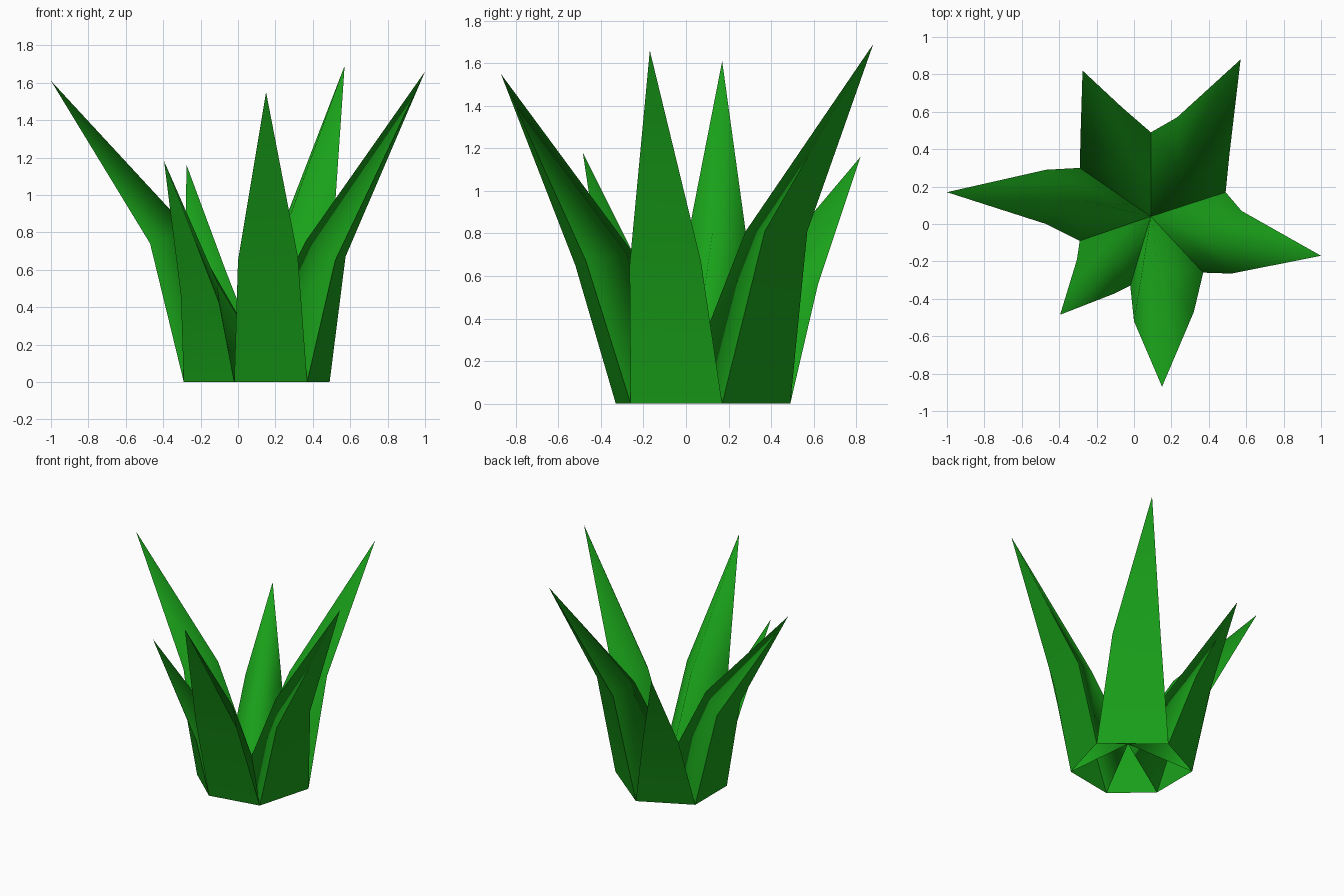
import bpy, bmesh

if "Cube" in bpy.data.objects:
    bpy.data.objects.remove(bpy.data.objects["Cube"])

green = bpy.data.materials.new("leaf_green")
green.diffuse_color = (0.01, 0.36, 0.01, 1)
green.use_nodes = True
green.node_tree.nodes["Principled BSDF"].inputs["Base Color"].default_value = green.diffuse_color

# Shared root: raised centre and six-sided ground outline
CENTRE = (0.09, 0.04, 0.20)
RING = [(0.49, 0.17, 0), (0.09, 0.49, 0), (-0.29, 0.30, 0),
        (-0.29, -0.09, 0), (-0.02, -0.33, 0), (0.37, -0.26, 0)]

# Per leaf: first outer bend, second outer bend, inner ridge bend, tip
LEAVES = {
    "back_right_leaf": ((0.51, 0.37, 0.81), (0.23, 0.57, 0.81), (0.25, 0.28, 0.81), (0.57, 0.88, 1.69)),
    "back_left_leaf": ((-0.06, 0.62, 0.56), (-0.285, 0.50, 0.56), (-0.06, 0.33, 0.58), (-0.275, 0.82, 1.16)),
    "left_leaf": ((-0.47, 0.29, 0.74), (-0.47, 0.0, 0.74), (-0.26, 0.125, 0.81), (-1.0, 0.17, 1.61)),
    "front_left_leaf": ((-0.305, -0.19, 0.46), (-0.10, -0.37, 0.42), (-0.11, -0.16, 0.53), (-0.395, -0.485, 1.18)),
    "front_leaf": ((0.0, -0.52, 0.65), (0.32, -0.47, 0.67), (0.13, -0.25, 0.71), (0.15, -0.87, 1.55)),
    "right_leaf": ((0.52, -0.265, 0.65), (0.575, 0.07, 0.67), (0.36, -0.05, 0.75), (1.0, -0.17, 1.66)),
}


def make_leaf(name, foot_a, foot_b, bend_a, bend_b, ridge, tip):
    bm = bmesh.new()
    a, b, ma, mb, r, t, c = [bm.verts.new(p) for p in
                             (foot_a, foot_b, bend_a, bend_b, ridge, tip, CENTRE)]
    # Outer blade, then the two inner sides meeting at a soft ridge; open below
    for f in ((a, b, mb, ma), (ma, mb, t),
              (b, c, r, mb), (mb, r, t),
              (c, a, ma, r), (r, ma, t)):
        bm.faces.new(f).smooth = True
    # Crisp rims
    for p, q in ((a, ma), (ma, t), (b, mb), (mb, t)):
        bm.edges.get((p, q)).smooth = False
    mesh = bpy.data.meshes.new(name)
    bm.to_mesh(mesh)
    bm.free()
    mesh.materials.append(green)
    bpy.context.collection.objects.link(bpy.data.objects.new(name, mesh))


for i, (name, pts) in enumerate(LEAVES.items()):
    make_leaf(name, RING[i], RING[(i + 1) % 6], *pts)
